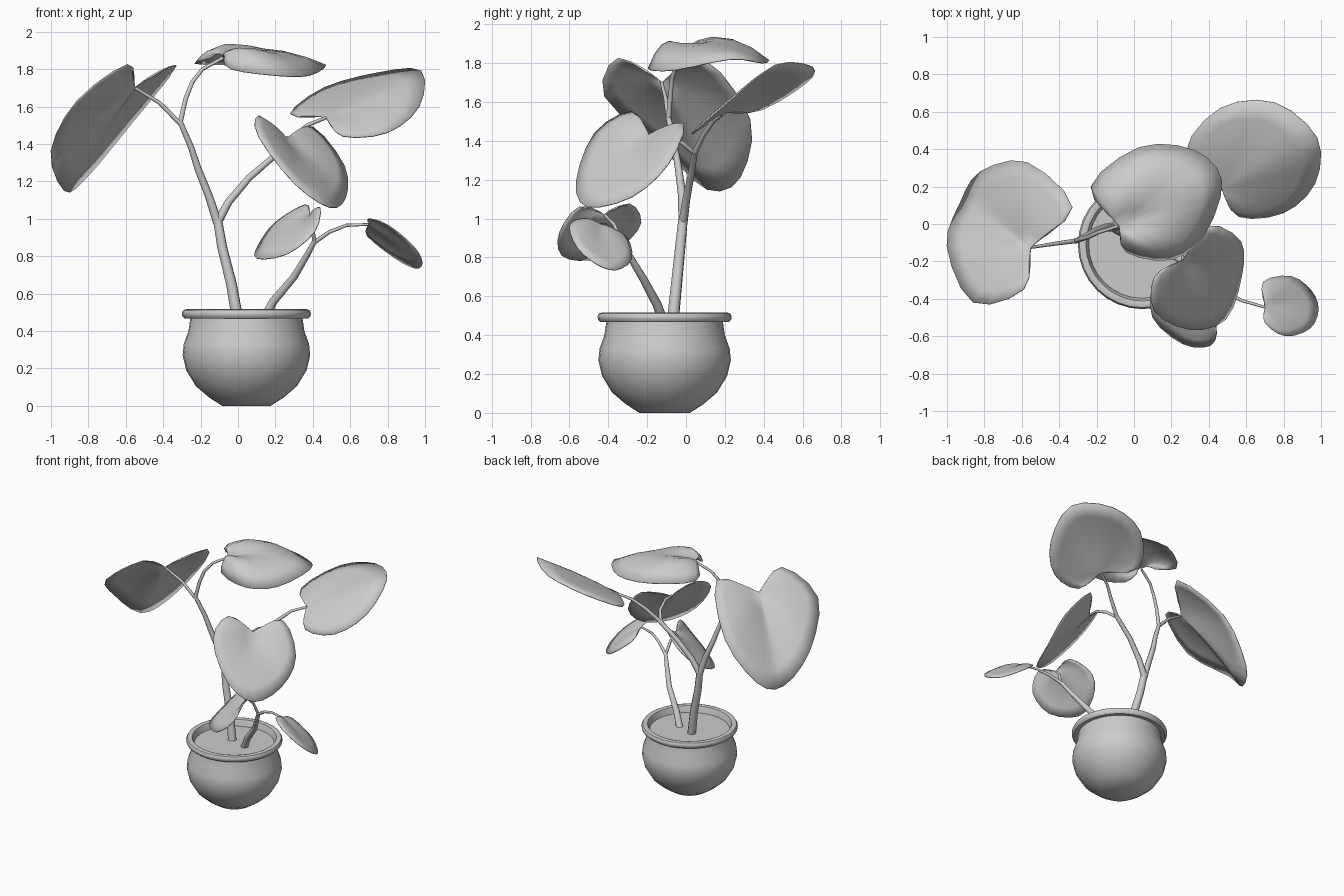
import bpy, math
from mathutils import Vector

POT = Vector((0.045, -0.11, 0))


def finish(obj, angle):
    bpy.ops.object.select_all(action='DESELECT')
    obj.select_set(True)
    bpy.context.view_layer.objects.active = obj
    if obj.type == 'CURVE':
        bpy.ops.object.convert(target='MESH')
    bpy.ops.object.shade_smooth_by_angle(angle=math.radians(angle))


def add_object(name, data, angle):
    obj = bpy.data.objects.new(name, data)
    bpy.context.collection.objects.link(obj)
    finish(obj, angle)
    return obj


def add_mesh(name, verts, faces, angle=40):
    mesh = bpy.data.meshes.new(name)
    mesh.from_pydata(verts, [], faces)
    return add_object(name, mesh, angle)


def lathe(name, profile, n=32):
    """Spin (radius, z) points round the pot axis, capping both ends."""
    verts = [POT + Vector((r * math.cos(2 * math.pi * k / n), r * math.sin(2 * math.pi * k / n), z))
             for r, z in profile for k in range(n)]
    rows = len(profile)
    faces = [(i * n + k, i * n + (k + 1) % n, (i + 1) * n + (k + 1) % n, (i + 1) * n + k)
             for i in range(rows - 1) for k in range(n)]
    faces.append(tuple(reversed(range(n))))
    faces.append(tuple((rows - 1) * n + k for k in range(n)))
    return add_mesh(name, verts, faces)


def stem(name, pts, r0, r1):
    """Tapered round stem through a few points."""
    cu = bpy.data.curves.new(name, 'CURVE')
    cu.dimensions = '3D'
    cu.bevel_depth = 1.0
    cu.bevel_resolution = 2
    cu.use_fill_caps = True
    sp = cu.splines.new('POLY')
    sp.points.add(len(pts) - 1)
    for i, p in enumerate(pts):
        sp.points[i].co = (*p, 1)
        sp.points[i].radius = r0 + (r1 - r0) * i / (len(pts) - 1)
    add_object(name, cu, 50)


def leaf(name, puff, *outline, rings=5, sub=3):
    """Heart-shaped leaf: notch, lobe, side, shoulder, tip, shoulder, side, lobe; smoothed and puffed up."""
    p = [Vector(c) for c in outline]
    a, tip = p[0], p[4]
    n = (p[2] - p[6]).cross(tip - a).normalized()
    if n.z < 0:
        n = -n
    # mirror the end tangents so that the notch stays sharp
    ext = [2 * p[0] - p[1]] + p + [p[0], 2 * p[0] - p[7]]
    edge = []
    for i in range(1, len(p) + 1):
        q0, q1, q2, q3 = ext[i - 1:i + 3]
        for k in range(sub):
            t = k / sub
            edge.append(0.5 * (2 * q1 + (q2 - q0) * t + (2 * q0 - 5 * q1 + 4 * q2 - q3) * t * t
                               + (3 * q1 - q0 - 3 * q2 + q3) * t ** 3))
    edge = edge[1:]
    verts, faces, m = [a], [], len(edge)
    for j in range(1, rings + 1):
        s = j / rings
        for k, e in enumerate(edge):
            groove = 0.6 + 0.4 * min(1, abs(k - (m - 1) / 2) / 4)
            fade = min(1, (1 + min(k, m - 1 - k)) / 5)
            verts.append(a + s * (e - a) + n * puff * 4 * s * (1 - s) * groove * fade)
    for k in range(m - 1):
        faces.append((0, 1 + k, 2 + k))
        for j in range(rings - 1):
            b = 1 + j * m + k
            faces.append((b, b + m, b + m + 1, b + 1))
    mod = add_mesh(name, verts, faces, 60).modifiers.new("thickness", 'SOLIDIFY')
    mod.thickness = 0.006
    mod.offset = 0


# Pot with rim, and soil
lathe("pot", [(0.13, 0), (0.20, 0.045), (0.27, 0.105), (0.322, 0.19), (0.341, 0.27), (0.335, 0.33),
              (0.310, 0.40), (0.30, 0.47), (0.330, 0.467), (0.343, 0.48), (0.345, 0.497),
              (0.337, 0.512), (0.32, 0.517), (0.302, 0.512), (0.295, 0.495), (0.285, 0.45)])
lathe("soil", [(0.285, 0.45), (0.287, 0.465)])

# Tall stem and its branches
stem("main_stem", [(0.0, -0.07, 0.45), (-0.035, -0.05, 0.65), (-0.085, -0.03, 0.85), (-0.11, -0.015, 1.0)],
     0.032, 0.025)
stem("left_branch", [(-0.11, -0.015, 0.98), (-0.155, -0.02, 1.12), (-0.215, -0.04, 1.27),
                     (-0.25, -0.06, 1.38), (-0.31, -0.09, 1.52)], 0.024, 0.014)
stem("left_leaf_stalk", [(-0.31, -0.09, 1.51), (-0.42, -0.105, 1.62), (-0.55, -0.125, 1.70)], 0.013, 0.008)
stem("top_leaf_stalk", [(-0.31, -0.09, 1.51), (-0.28, -0.08, 1.64), (-0.245, -0.07, 1.73),
                        (-0.19, -0.045, 1.80), (-0.08, -0.01, 1.86)], 0.014, 0.009)
stem("right_branch", [(-0.11, -0.015, 0.98), (-0.05, 0.0, 1.09), (0.06, 0.025, 1.22), (0.2, 0.045, 1.34)],
     0.024, 0.016)
stem("right_leaf_stalk", [(0.2, 0.045, 1.34), (0.29, 0.09, 1.43), (0.37, 0.14, 1.50), (0.47, 0.19, 1.54)],
     0.015, 0.009)
stem("front_leaf_stalk", [(0.19, 0.045, 1.335), (0.24, -0.02, 1.39), (0.26, -0.11, 1.43), (0.26, -0.19, 1.435)],
     0.013, 0.008)

# Short stem and its branches
stem("short_stem", [(0.13, -0.11, 0.45), (0.19, -0.15, 0.56), (0.30, -0.22, 0.69), (0.36, -0.28, 0.79),
                    (0.41, -0.33, 0.88)], 0.027, 0.014)
stem("low_front_stalk", [(0.41, -0.33, 0.87), (0.395, -0.37, 0.97), (0.385, -0.42, 1.02)], 0.012, 0.007)
stem("low_right_stalk", [(0.41, -0.33, 0.875), (0.49, -0.37, 0.93), (0.58, -0.41, 0.965), (0.70, -0.445, 0.97)],
     0.012, 0.007)

# Leaves
leaf("left_leaf", 0.025, (-0.55, -0.125, 1.70), (-0.59, -0.35, 1.825), (-0.86, -0.42, 1.63), (-1.0, -0.12, 1.36),
     (-0.93, 0.11, 1.15), (-0.82, 0.28, 1.21), (-0.57, 0.33, 1.51), (-0.33, 0.09, 1.82))
leaf("top_leaf", 0.085, (-0.08, -0.01, 1.87), (-0.23, 0.20, 1.83), (0.03, 0.41, 1.82), (0.32, 0.395, 1.80),
     (0.47, 0.23, 1.82), (0.38, -0.05, 1.765), (0.20, -0.19, 1.765), (-0.04, -0.15, 1.80))
leaf("right_leaf", 0.02, (0.47, 0.19, 1.54), (0.28, 0.39, 1.56), (0.46, 0.62, 1.70), (0.75, 0.65, 1.78),
     (0.98, 0.46, 1.79), (0.97, 0.22, 1.60), (0.80, 0.06, 1.46), (0.56, 0.04, 1.44))
leaf("front_leaf", 0.02, (0.26, -0.19, 1.43), (0.11, -0.28, 1.55), (0.11, -0.47, 1.44), (0.30, -0.565, 1.19),
     (0.49, -0.51, 1.06), (0.575, -0.28, 1.11), (0.57, -0.09, 1.28), (0.40, -0.01, 1.49))
leaf("low_right_leaf", 0.015, (0.70, -0.445, 0.97), (0.69, -0.31, 0.91), (0.84, -0.28, 0.79), (0.95, -0.36, 0.735),
     (0.985, -0.46, 0.765), (0.94, -0.56, 0.85), (0.81, -0.60, 0.96), (0.70, -0.53, 1.0))
leaf("low_front_leaf", 0.02, (0.385, -0.42, 1.02), (0.44, -0.55, 1.06), (0.41, -0.65, 0.93), (0.26, -0.64, 0.81),
     (0.10, -0.50, 0.787), (0.11, -0.33, 0.86), (0.20, -0.23, 0.98), (0.36, -0.29, 1.075))
